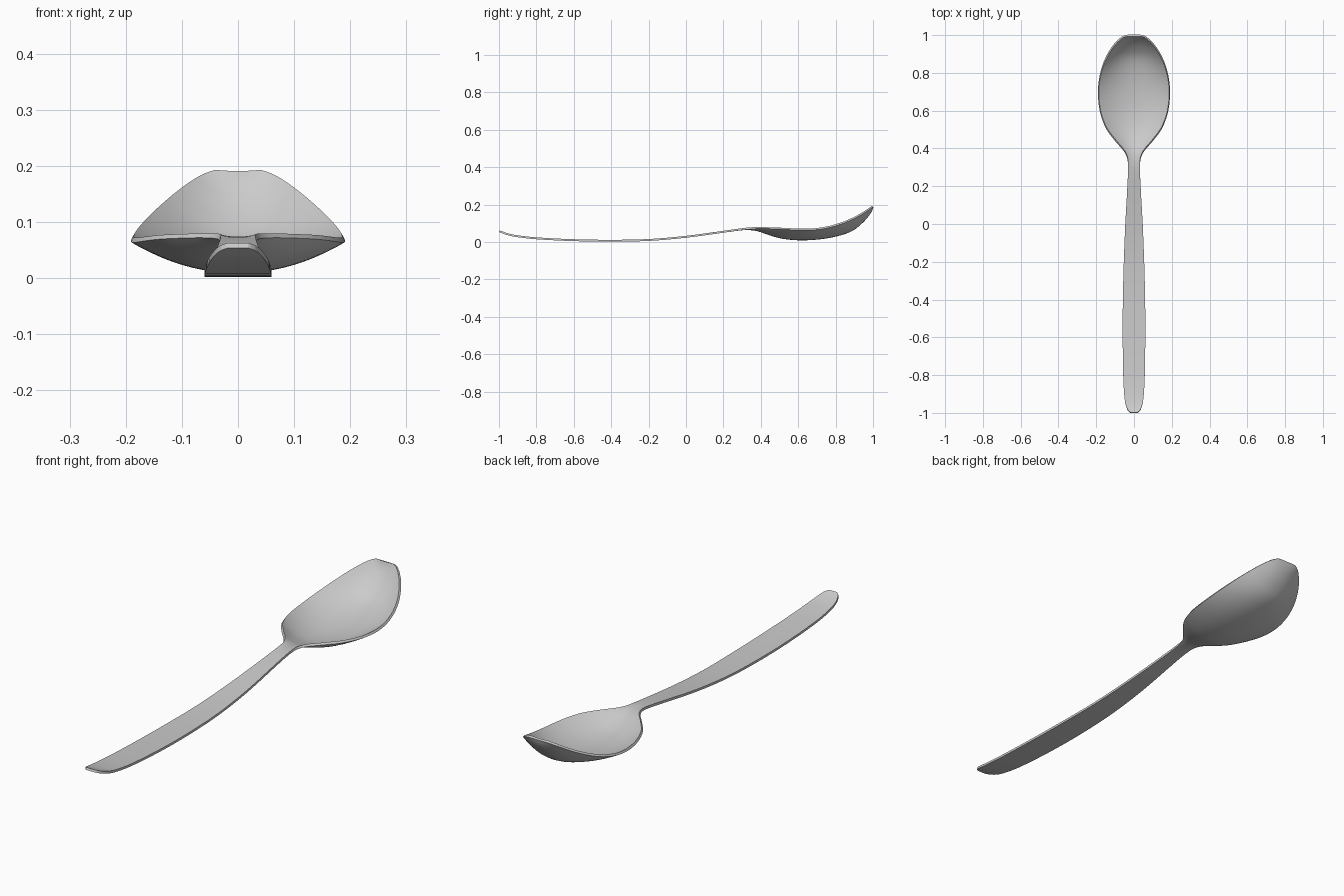
import bpy, bmesh

if "Cube" in bpy.data.objects:
    bpy.data.objects.remove(bpy.data.objects["Cube"])

# Stations along the spoon: y, half width, edge height, centre height
STATIONS = [
    (-.997, .018, .063, .063), (-.985, .032, .058, .058), (-.95, .045, .046, .046),
    (-.9, .052, .036, .036), (-.8, .057, .025, .025), (-.6, .060, .015, .015),
    (-.4, .059, .012, .012), (-.2, .054, .016, .016), (0, .046, .033, .033),
    (.2, .035, .060, .060), (.3, .031, .074, .073), (.35, .033, .079, .073),
    (.39, .050, .080, .066), (.44, .092, .079, .049), (.5, .138, .077, .031),
    (.56, .165, .074, .022), (.62, .180, .072, .019), (.69, .186, .074, .022),
    (.76, .181, .085, .031), (.83, .164, .105, .047), (.89, .138, .130, .071),
    (.94, .106, .157, .112), (.972, .076, .178, .149), (.987, .056, .188, .174),
    (.993, .040, .193, .191),
]
STEPS, COLS, THICK = 3, 24, .010


def tangent(i):
    a, b = STATIONS[max(i - 1, 0)], STATIONS[min(i + 1, len(STATIONS) - 1)]
    return [(q - p) / (b[0] - a[0]) for p, q in zip(a, b)]


def smooth_rows():
    """Cubic interpolation between the stations."""
    rows = []
    for i in range(len(STATIONS) - 1):
        a, b, ta, tb = STATIONS[i], STATIONS[i + 1], tangent(i), tangent(i + 1)
        h = b[0] - a[0]
        for k in range(STEPS):
            t = k / STEPS
            rows.append([(2*t**3 - 3*t*t + 1) * p + (t**3 - 2*t*t + t) * h * m
                         + (3*t*t - 2*t**3) * q + (t**3 - t*t) * h * n
                         for p, q, m, n in zip(a, b, ta, tb)])
    return rows + [list(STATIONS[-1])]


# Upper surface: flat handle blending into a parabolic bowl
bm = bmesh.new()
grid = []
for y, w, rim, floor in smooth_rows():
    ts = [2 * j / COLS - 1 for j in range(COLS + 1)]
    grid.append([bm.verts.new((w * t, y, floor + (rim - floor) * abs(t) ** 2.1)) for t in ts])
for r0, r1 in zip(grid, grid[1:]):
    for j in range(COLS):
        bm.faces.new((r0[j], r0[j + 1], r1[j + 1], r1[j]))
mesh = bpy.data.meshes.new("spoon")
bm.to_mesh(mesh)
bm.free()
spoon = bpy.data.objects.new("spoon", mesh)
bpy.context.collection.objects.link(spoon)

# Steel colour
steel = bpy.data.materials.new("light grey steel")
steel.diffuse_color = (.6, .6, .6, 1)
steel.use_nodes = True
steel.node_tree.nodes["Principled BSDF"].inputs["Base Color"].default_value = steel.diffuse_color
mesh.materials.append(steel)

# Sheet thickness below the upper surface
solid = spoon.modifiers.new("thickness", 'SOLIDIFY')
solid.thickness = THICK
solid.offset = -1
bpy.context.view_layer.objects.active = spoon
spoon.select_set(True)
bpy.ops.object.modifier_apply(modifier=solid.name)
bpy.ops.object.shade_smooth_by_angle(angle=0.7)
